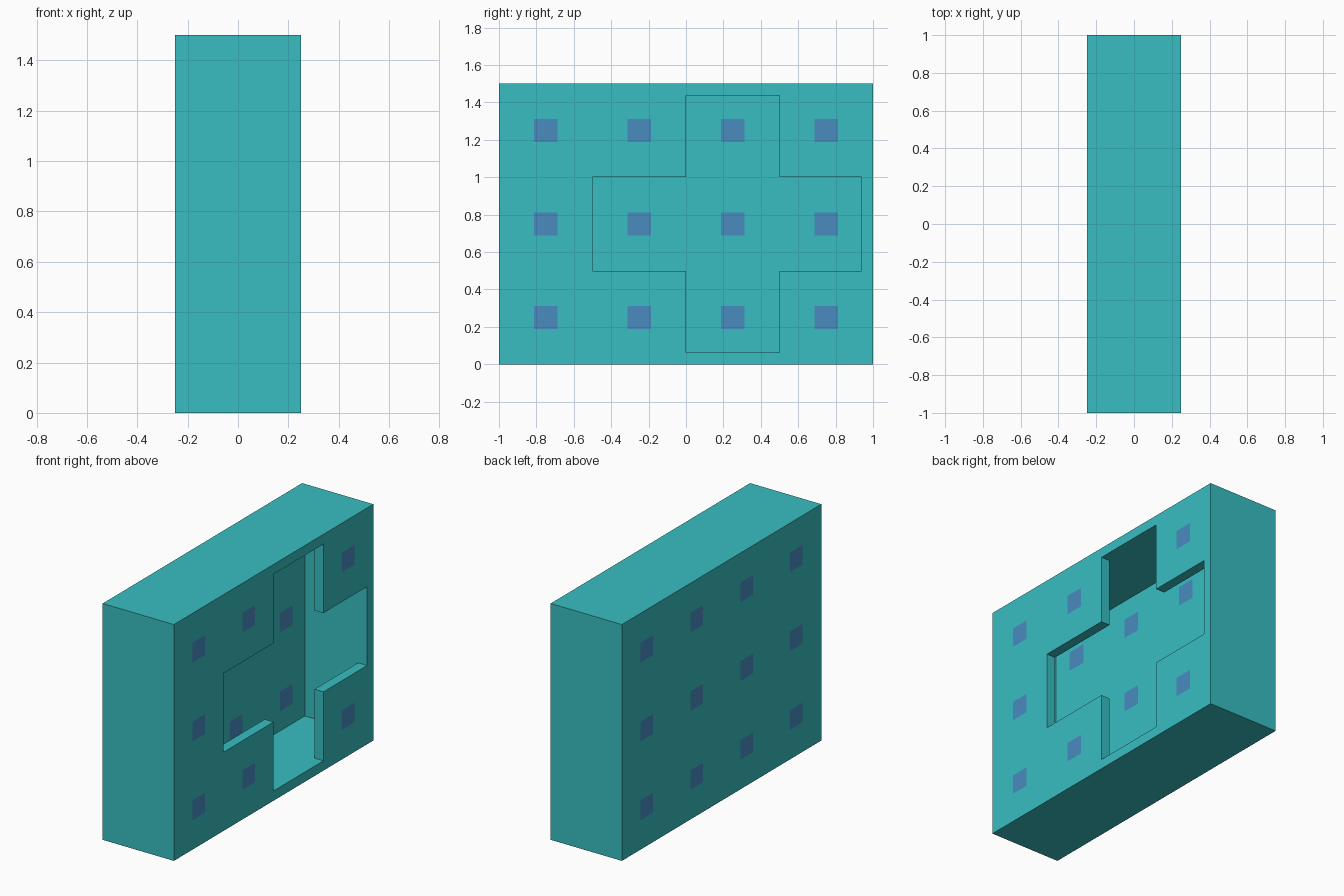
import bpy, bmesh, math
from mathutils import Vector
from itertools import product

if "Cube" in bpy.data.objects:
    bpy.data.objects.remove(bpy.data.objects["Cube"], do_unlink=True)


def material(name, rgb):
    m = bpy.data.materials.new(name)
    m.use_nodes = True
    m.diffuse_color = (*rgb, 1)
    m.node_tree.nodes["Principled BSDF"].inputs["Base Color"].default_value = (*rgb, 1)
    return m


# Overall half sizes, wall thickness and painted square pattern
HX, HY, HZ, WALL = 0.25, 1.0, 1.5, 0.0625
TILE = 0.0625
TILE_Y = (-0.75, -0.25, 0.25, 0.75)
TILE_Z = (0.25, 0.75, 1.25)


def cuts(*values):
    return sorted(set(values))


# Cut lines along each axis: walls, cross opening and square edges
xs = cuts(-HX, -HX + WALL, HX - WALL, HX)
ys = cuts(-HY, -HY + WALL, -0.5, 0, 0.5, HY - WALL, HY,
          *[c + s * TILE for c in TILE_Y for s in (-1, 1)])
zs = cuts(0, WALL, 0.5, 1.0, HZ - WALL, HZ,
          *[c + s * TILE for c in TILE_Z for s in (-1, 1)])
axes = (xs, ys, zs)


def solid(cell):
    """True where a grid cell belongs to the hollow box's walls."""
    if any(i < 0 or i >= len(a) - 1 for i, a in zip(cell, axes)):
        return False
    x, y, z = ((a[i] + a[i + 1]) / 2 for i, a in zip(cell, axes))
    in_y, in_z = abs(y) < HY - WALL, WALL < z < HZ - WALL
    cavity = abs(x) < HX - WALL and in_y and in_z
    cross = (-0.5 < y < HY - WALL and 0.5 < z < 1.0) or (0 < y < 0.5 and in_z)
    return not (cavity or (x > HX - WALL and cross))


def on_square(p):
    return (min(abs(p.y - c) for c in TILE_Y) < TILE
            and min(abs(p.z - c) for c in TILE_Z) < TILE)


# Hollow box: one face wherever a wall cell meets empty space
bm = bmesh.new()
verts = {}


def vert(index):
    if index not in verts:
        verts[index] = bm.verts.new([a[i] for a, i in zip(axes, index)])
    return verts[index]


for cell in product(*(range(len(a) - 1) for a in axes)):
    if not solid(cell):
        continue
    for axis, side in product(range(3), (0, 1)):
        near = list(cell)
        near[axis] += 2 * side - 1
        if solid(near):
            continue
        u, v = (axis + 1) % 3, (axis + 2) % 3
        loop = []
        for du, dv in ((0, 0), (1, 0), (1, 1), (0, 1)):
            corner = list(cell)
            corner[axis] += side
            corner[u] += du
            corner[v] += dv
            loop.append(vert(tuple(corner)))
        face = bm.faces.new(loop if side else loop[::-1])
        # Blue squares lie on the broad faces only
        if axis == 0 and on_square(face.calc_center_median()):
            face.material_index = 1

# Merge the grid into large flat faces, keeping the painted squares
bmesh.ops.dissolve_limit(bm, angle_limit=math.radians(1), verts=bm.verts[:],
                         edges=bm.edges[:], delimit={'MATERIAL'})
mesh = bpy.data.meshes.new("hollow_box")
bm.to_mesh(mesh)
bm.free()
mesh.materials.append(material("teal", (0.040, 0.515, 0.540)))
mesh.materials.append(material("blue", (0.067, 0.258, 0.527)))
box = bpy.data.objects.new("hollow_box", mesh)
bpy.context.collection.objects.link(box)
